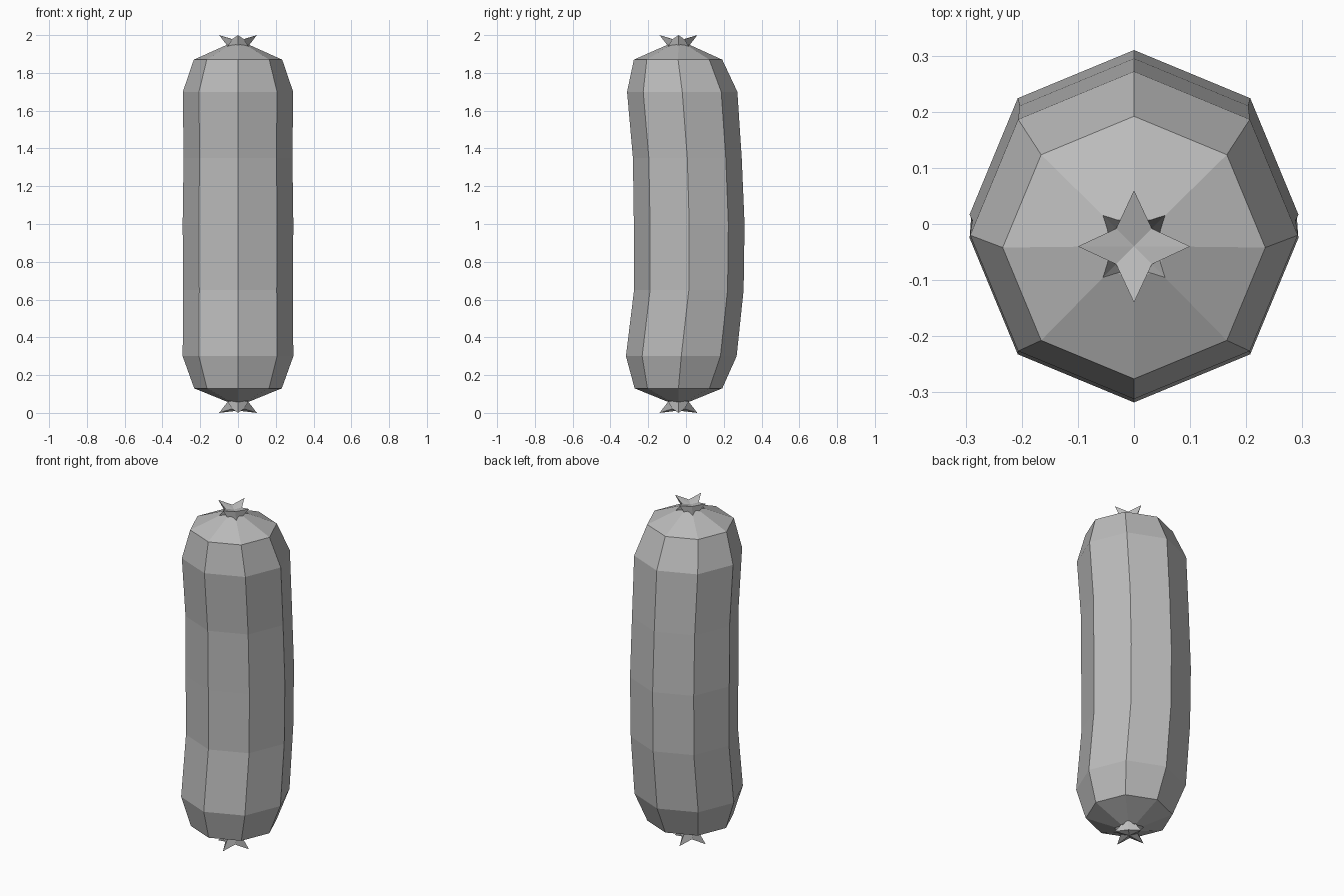
import bpy
import bmesh
from math import cos, sin, pi

cube = bpy.data.objects.get("Cube")
if cube:
    bpy.data.objects.remove(cube, do_unlink=True)

SIDES = 8
grey = bpy.data.materials.new("plain grey")
grey.use_nodes = True
colour = (0.5, 0.5, 0.5, 1)
grey.diffuse_color = colour
grey.node_tree.nodes["Principled BSDF"].inputs["Base Color"].default_value = colour


def add_ring(bm, y, radii, heights):
    """Eight-sided ring; radii and heights alternate between points and diagonals."""
    verts = []
    for i in range(SIDES):
        a = 2 * pi * i / SIDES
        r = radii[i % 2]
        verts.append(bm.verts.new((r * cos(a), y + r * sin(a), heights[i % 2])))
    return verts


def bridge(bm, low, high):
    for i in range(SIDES):
        j = (i + 1) % SIDES
        bm.faces.new((low[i], low[j], high[j], high[i]))


def fan(bm, ring, tip):
    tip = bm.verts.new(tip)
    for i in range(SIDES):
        bm.faces.new((ring[i], ring[(i + 1) % SIDES], tip))


def finish(bm, name):
    bmesh.ops.recalc_face_normals(bm, faces=bm.faces)
    mesh = bpy.data.meshes.new(name)
    bm.to_mesh(mesh)
    bm.free()
    mesh.materials.append(grey)
    bpy.context.collection.objects.link(bpy.data.objects.new(name, mesh))


# Curved casing: height, y centre and radius of each ring
profile = [(0.06, -0.04, 0.06), (0.13, -0.04, 0.232), (0.30, -0.025, 0.293),
           (0.65, 0.015, 0.29), (1.0, 0.017, 0.293), (1.35, 0.007, 0.288),
           (1.70, -0.02, 0.292), (1.87, -0.042, 0.234), (1.948, -0.04, 0.06)]
bm = bmesh.new()
rings = [add_ring(bm, y, (r, r), (z, z)) for z, y, r in profile]
for low, high in zip(rings, rings[1:]):
    bridge(bm, low, high)
fan(bm, rings[0], (0, -0.04, 0.05))
fan(bm, rings[-1], (0, -0.04, 1.955))
finish(bm, "casing")


# Pinched star-shaped knots at both ends
def make_knot(name, end, direction, dent):
    bm = bmesh.new()
    def at(depth):
        return end - direction * depth
    base = add_ring(bm, -0.04, (0.05, 0.078), (at(0.065), at(0.06)))
    star = add_ring(bm, -0.04, (0.1, 0.045), (at(0), at(0.022)))
    bridge(bm, base, star)
    fan(bm, star, (0, -0.04, at(dent)))
    fan(bm, base, (0, -0.04, at(0.07)))
    finish(bm, name)


make_knot("top_knot", 2.0, 1, 0.03)
make_knot("bottom_knot", 0.0, -1, 0.012)
